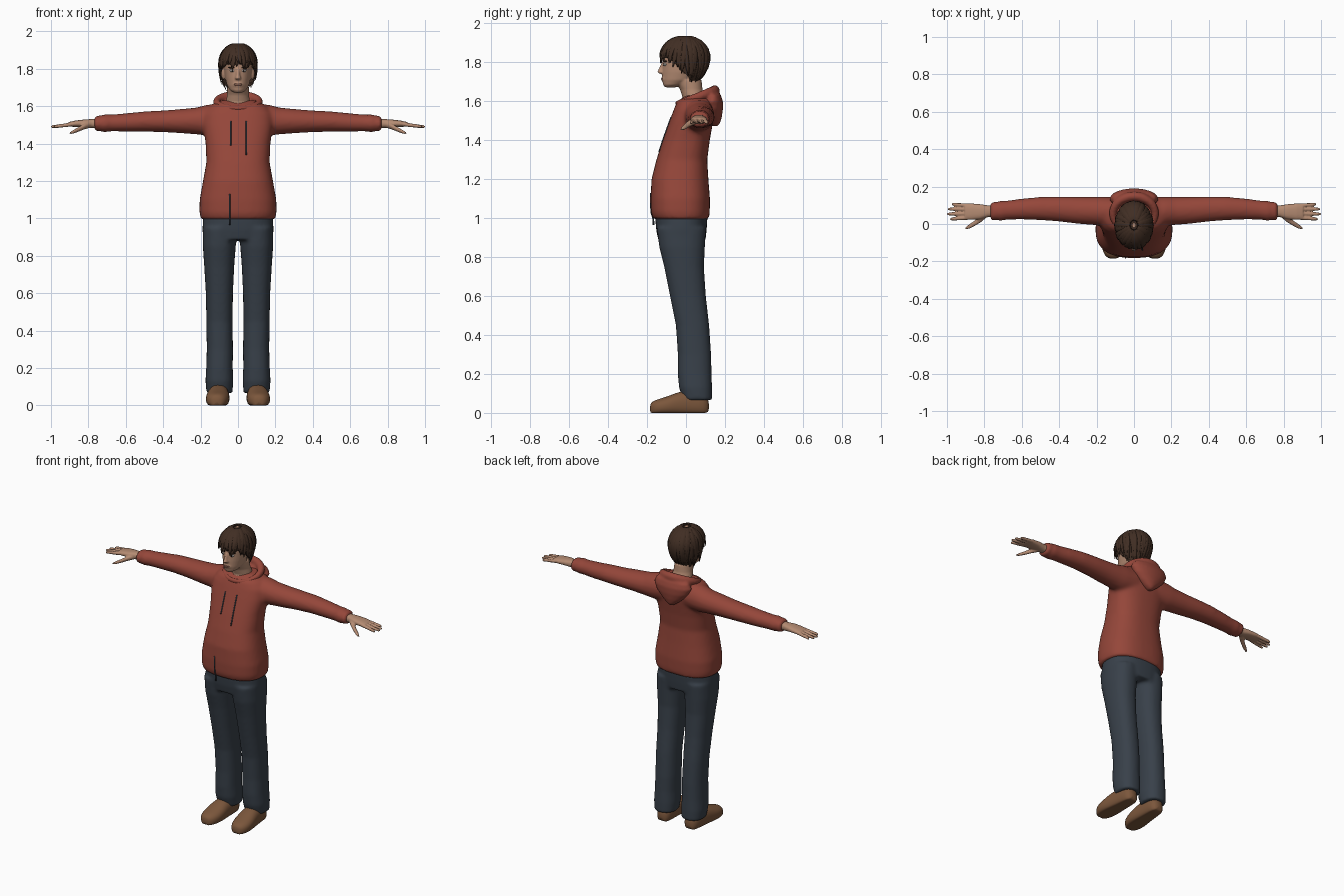
import bpy, bmesh, math, random
from mathutils import Vector

if "Cube" in bpy.data.objects:
    bpy.data.objects.remove(bpy.data.objects["Cube"])

random.seed(4)


def material(name, r, g, b):
    m = bpy.data.materials.new(name)
    m.diffuse_color = (r, g, b, 1)
    m.use_nodes = True
    m.node_tree.nodes["Principled BSDF"].inputs["Base Color"].default_value = m.diffuse_color
    return m


RED = material("brick red cloth", 0.30, 0.062, 0.042)
BLUE = material("dark slate denim", 0.040, 0.052, 0.068)
SKIN = material("skin", 0.46, 0.26, 0.17)
HAIR = material("dark brown hair", 0.052, 0.027, 0.017)
SHOE = material("tan leather", 0.20, 0.095, 0.045)
WHITE = material("eye white", 0.65, 0.62, 0.58)
DARK = material("dark iris", 0.03, 0.02, 0.015)
LIP = material("lip", 0.36, 0.15, 0.11)


# A ring is centre, u half-axis, v half-axis
def ring_z(z, x0, x1, y0, y1):
    return (Vector(((x0 + x1) / 2, (y0 + y1) / 2, z)),
            Vector(((x1 - x0) / 2, 0, 0)), Vector((0, (y1 - y0) / 2, 0)))


def ring_x(x, y, z, a, b):
    return Vector((x, y, z)), Vector((0, a, 0)), Vector((0, 0, b))


def loft(bm, rings, n=28, power=2.0, closed=False):
    def se(t):
        return math.copysign(abs(t) ** (2 / power), t)
    loops = []
    for c, u, v in rings:
        angles = [2 * math.pi * i / n for i in range(n)]
        loops.append([bm.verts.new(c + u * se(math.cos(t)) + v * se(math.sin(t))) for t in angles])
    pairs = list(zip(loops, loops[1:]))
    if closed:
        pairs.append((loops[-1], loops[0]))
    else:
        bm.faces.new(loops[0])
        bm.faces.new(loops[-1])
    for a, b in pairs:
        for i in range(n):
            j = (i + 1) % n
            bm.faces.new((a[i], a[j], b[j], b[i]))


def ball(bm, centre, radii):
    made = bmesh.ops.create_uvsphere(bm, u_segments=20, v_segments=12, radius=1)
    for v in made["verts"]:
        v.co = Vector([c + p * r for c, p, r in zip(centre, v.co, radii)])


def finish(name, bm, mat, voxel=0, smooth=0):
    bmesh.ops.recalc_face_normals(bm, faces=bm.faces[:])
    me = bpy.data.meshes.new(name)
    bm.to_mesh(me)
    bm.free()
    me.materials.append(mat)
    for p in me.polygons:
        p.use_smooth = True
    ob = bpy.data.objects.new(name, me)
    bpy.context.collection.objects.link(ob)
    if voxel:
        r = ob.modifiers.new("blend", "REMESH")
        r.mode = "VOXEL"
        r.voxel_size = voxel
        r.use_smooth_shade = True
    if smooth:
        s = ob.modifiers.new("soften", "SMOOTH")
        s.factor, s.iterations = 0.5, smooth
    return ob


# Hooded jacket: torso and sleeves blended together
TORSO = [(0.995, .198, -.168, .118), (1.03, .206, -.180, .122), (1.1, .205, -.182, .123),
         (1.2, .187, -.177, .115), (1.3, .169, -.152, .109), (1.4, .173, -.120, .122),
         (1.5, .188, -.084, .140), (1.56, .186, -.062, .148), (1.6, .155, -.045, .142),
         (1.63, .10, 0.0, .12)]
bm = bmesh.new()
loft(bm, [ring_z(z, -w, w, f, b) for z, w, f, b in TORSO], 40, 2.5)
SLEEVE = [(.08, .065, 1.53, .078, .085), (.17, .068, 1.525, .078, .082), (.22, .070, 1.521, .075, .072),
          (.3, .073, 1.52, .072, .065), (.4, .080, 1.519, .067, .058), (.5, .083, 1.518, .062, .054),
          (.6, .080, 1.513, .056, .049), (.68, .074, 1.510, .051, .045), (.715, .070, 1.509, .054, .048),
          (.735, .070, 1.508, .048, .042), (.755, .069, 1.508, .052, .043), (.768, .068, 1.508, .046, .038)]
for s in (-1, 1):
    loft(bm, [ring_x(s * x, y, z, a, b) for x, y, z, a, b in SLEEVE])
finish("hooded_jacket", bm, RED, 0.011, 6)

# Hood folded down on the back, with its collar roll
bm = bmesh.new()
rings = []
for i in range(40):
    t = 2 * math.pi * i / 40
    out = Vector((math.sin(t), -math.cos(t), 0))
    c = Vector((.113 * math.sin(t), .053 - .095 * math.cos(t), 1.621 - .032 * math.cos(t)))
    fat = .014 + .012 * (1 - math.cos(t)) / 2
    rings.append((c, out * fat, Vector((0, 0, fat * 1.15))))
loft(bm, rings, 14, closed=True)
POUCH = [(1.635, .115, .10, .178), (1.6, .132, .08, .190), (1.56, .112, .09, .190),
         (1.52, .075, .10, .184), (1.49, .04, .11, .176), (1.472, .012, .12, .165)]
loft(bm, [ring_z(z, -w, w, f, b) for z, w, f, b in POUCH])
finish("hood", bm, RED, 0.008, 4)

# Drawstrings and zip edge lying on the jacket front
def front_y(z):
    for a, b in zip(TORSO, TORSO[1:]):
        if z <= b[0]:
            k = max(0, (z - a[0]) / (b[0] - a[0]))
            return a[2] + (b[2] - a[2]) * k
    return TORSO[-1][2]


bm = bmesh.new()
for x, top, low in ((-.04, 1.52, 1.39), (.045, 1.52, 1.34), (-.045, 1.13, .965)):
    zs = [low + (top - low) * i / 8 for i in range(9)]
    loft(bm, [ring_z(z, x - .004, x + .004, front_y(z) - .003, front_y(z) + .005) for z in zs], 8)
finish("drawstrings", bm, BLUE)

# Trousers: hips and two legs
bm = bmesh.new()
HIPS = [(1.05, .172, -.148, .105), (1.0, .187, -.158, .110), (.94, .190, -.153, .106), (.885, .186, -.142, .1)]
loft(bm, [ring_z(z, -w, w, f, b) for z, w, f, b in HIPS], 40, 2.4)
LEG = [(.95, .004, .188, -.150, .102), (.85, .012, .188, -.137, .097), (.75, .020, .181, -.112, .092),
       (.6, .027, .172, -.082, .102), (.45, .029, .169, -.052, .119), (.3, .027, .167, -.042, .129),
       (.2, .028, .170, -.042, .131), (.13, .025, .174, -.036, .134), (.065, .030, .168, -.015, .134)]
for s in (-1, 1):
    loft(bm, [ring_z(z, s * i, s * o, f, b) for z, i, o, f, b in LEG], 32, 2.3)
finish("trousers", bm, BLUE, 0.01, 5)

# Shoes
SHOES = [(-.186, .112, .02, .045), (-.17, .112, .045, .062), (-.13, .111, .062, .074), (-.08, .108, .064, .09),
         (-.03, .105, .058, .112), (.04, .102, .052, .115), (.09, .100, .048, .10), (.12, .1, .028, .07)]
for s, side in ((-1, "right"), (1, "left")):
    bm = bmesh.new()
    loft(bm, [(Vector((s * x, y, h * .42)), Vector((w, 0, 0)), Vector((0, 0, h * .58)))
              for y, x, w, h in SHOES], 28, 2.3)
    for v in bm.verts:
        v.co.z = max(v.co.z, 0)
    finish(side + "_shoe", bm, SHOE).modifiers.new("round", "SUBSURF").levels = 1

# Hands, palms down with thumbs forward
for s, side in ((-1, "right"), (1, "left")):
    bm = bmesh.new()
    PALM = [(.72, .068, 1.506, .030, .026), (.78, .068, 1.507, .031, .024), (.82, .066, 1.508, .040, .021),
            (.87, .066, 1.506, .044, .017), (.905, .066, 1.503, .041, .012)]
    loft(bm, [ring_x(s * x, y, z, a, b) for x, y, z, a, b in PALM], 20, 2.4)
    for y0, y1, tip in ((.034, .026, .985), (.056, .053, 1.0), (.078, .080, .996), (.098, .106, .975)):
        f = [(.88, 0, .0110), (.92, .4, .0105), (.96, .75, .0095), (tip - .008, .95, .008), (tip, 1, .004)]
        loft(bm, [ring_x(s * x, y0 + (y1 - y0) * k, 1.504 - .014 * k, r, r) for x, k, r in f], 12)
    THUMB = [(.79, .055, 1.502, .022, .018), (.82, .028, 1.492, .020, .016), (.85, .005, 1.477, .015, .013),
             (.88, -.013, 1.463, .013, .010), (.90, -.023, 1.455, .006, .005)]
    loft(bm, [ring_x(s * x, y, z, a, b) for x, y, z, a, b in THUMB], 12)
    finish(side + "_hand", bm, SKIN, 0.0045, 3)

# Head and neck with nose and ears
bm = bmesh.new()
SKULL = [(1.672, .022, -.108, -.05), (1.685, .042, -.118, -.01), (1.71, .058, -.122, .05), (1.75, .069, -.122, .09),
         (1.80, .075, -.120, .102), (1.85, .078, -.120, .105), (1.89, .066, -.095, .085), (1.92, .04, -.05, .05)]
loft(bm, [ring_z(z, -w, w, f, b) for z, w, f, b in SKULL], 32)
NECK = [(1.56, .095, -.045, .12), (1.59, .088, -.042, .115), (1.62, .066, -.018, .10), (1.66, .058, -.03, .085),
        (1.71, .058, -.06, .08)]
loft(bm, [ring_z(z, -w, w, f, b) for z, w, f, b in NECK])
NOSE = [(1.742, .013, -.138, -.105), (1.75, .016, -.148, -.105), (1.765, .011, -.141, -.105),
        (1.80, .008, -.126, -.1)]
loft(bm, [ring_z(z, -w, w, f, b) for z, w, f, b in NOSE], 14)
ball(bm, (0, -.106, 1.715), (.03, .02, .022))
for s in (-1, 1):
    ball(bm, (s * .078, -.002, 1.772), (.011, .02, .031))
finish("head_and_neck", bm, SKIN, 0.005, 3)

# Eyes and mouth
for name, mat, x, y, z, radii in (("eye_whites", WHITE, .031, -.107, 1.789, (.014, .011, .007)),
                                  ("irises", DARK, .031, -.1145, 1.789, (.0058, .005, .006)),
                                  ("eyebrows", HAIR, .033, -.108, 1.806, (.02, .012, .004))):
    bm = bmesh.new()
    for s in (-1, 1):
        ball(bm, (s * x, y, z), radii)
    finish(name, bm, mat)
bm = bmesh.new()
ball(bm, (0, -.122, 1.718), (.022, .006, .0035))
ball(bm, (0, -.122, 1.711), (.018, .006, .004))
finish("lips", bm, LIP)


# Shaggy hair: a cap plus tapered locks that follow the same surface
def hair_end(a):
    k = min(1, max(0, (abs(a) - 50) / 60))
    return 1.812 - .115 * k


def hair_point(a, z, size=1.0):
    t = math.radians(a)
    h = (z - 1.825) / .112
    back = max(0, -math.cos(t))
    r = math.sqrt(max(0, 1 - h * h)) if h > 0 else 1 - (.16 + .2 * back) * h * h
    return Vector((.100 * r * size * math.sin(t), -.007 - .127 * r * size * math.cos(t),
                   1.825 + (z - 1.825) * (size if h > 0 else 1)))


bm = bmesh.new()
grid = []
for i in range(49):
    a = -180 + 7.5 * i
    top, low = 1.9365, hair_end(a) + .01
    zs = [low + (top - low) * math.sin(math.pi / 2 * j / 14) for j in range(15)]
    grid.append([bm.verts.new(hair_point(a, z, .95)) for z in zs])
for p, q in zip(grid, grid[1:]):
    for j in range(14):
        bm.faces.new((p[j], q[j], q[j + 1], p[j + 1]))
bmesh.ops.remove_doubles(bm, verts=bm.verts[:], dist=.0005)
finish("hair_cap", bm, HAIR)

bm = bmesh.new()
for i in range(96):
    a0 = -180 + 360 * i / 96 * 2 + random.uniform(-4, 4)
    a0 = (a0 + 180) % 360 - 180
    drift = random.uniform(-14, 14)
    size = random.uniform(.955, 1.0)
    low = hair_end(a0) + random.uniform(-.018, .022)
    flare = random.uniform(0, .07)
    rings = []
    for j in range(10):
        k = j / 9
        z = 1.934 + (low - 1.934) * k ** 1.6
        a = a0 + drift * k * k
        t = math.radians(a)
        side = Vector((math.cos(t), math.sin(t), 0))
        out = Vector((math.sin(t), -math.cos(t), .4 * (1 - k)))
        w = .003 + .014 * math.sin(math.pi * min(1, .2 + .8 * k)) ** .7 if k < 1 else .002
        rings.append((hair_point(a, z, size + flare * k ** 5), side * w, out * (w * .42)))
    loft(bm, rings, 8)
finish("hair_locks", bm, HAIR)
